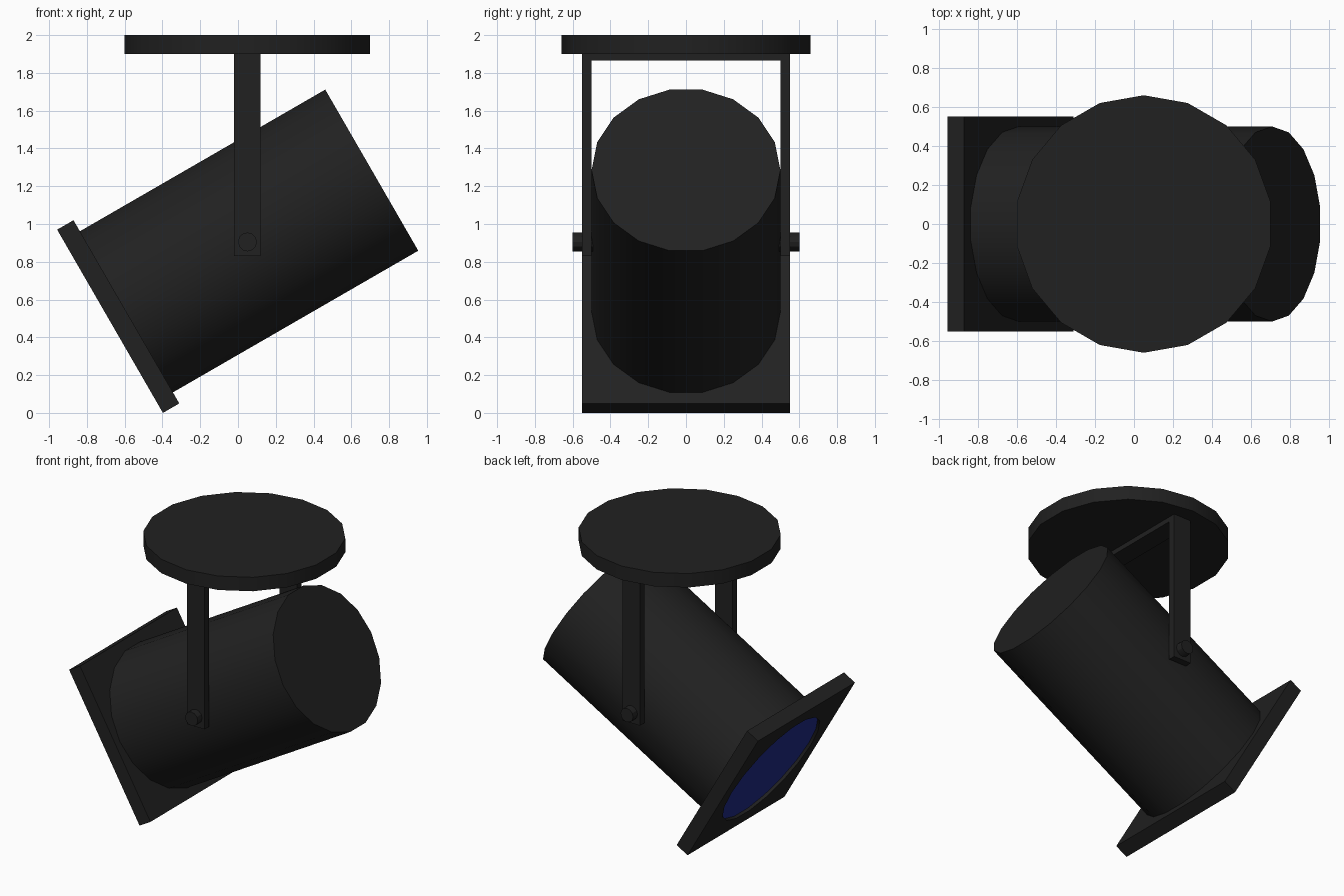
import bpy, bmesh
from math import radians
from mathutils import Matrix

if "Cube" in bpy.data.objects:
    bpy.data.objects.remove(bpy.data.objects["Cube"])

def material(name, rgb):
    m = bpy.data.materials.new(name)
    m.diffuse_color = (*rgb, 1)
    m.use_nodes = True
    m.node_tree.nodes["Principled BSDF"].inputs["Base Color"].default_value = m.diffuse_color
    return m

BLACK = material("black_metal", (0.015, 0.015, 0.015))
BLUE = material("blue_glass", (0.015, 0.025, 0.25))

def finish(name, bm, matrix, mat):
    me = bpy.data.meshes.new(name)
    bm.to_mesh(me)
    bm.free()
    ob = bpy.data.objects.new(name, me)
    bpy.context.collection.objects.link(ob)
    ob.matrix_world = matrix
    me.materials.append(mat)
    return ob

def cylinder(name, r, z0, z1, matrix, sides=18, mat=BLACK):
    bm = bmesh.new()
    bmesh.ops.create_cone(bm, cap_ends=True, segments=sides, radius1=r, radius2=r, depth=z1 - z0,
                          matrix=Matrix.Translation((0, 0, (z0 + z1) / 2)))
    ob = finish(name, bm, matrix, mat)
    bpy.ops.object.select_all(action='DESELECT')
    ob.select_set(True)
    bpy.context.view_layer.objects.active = ob
    bpy.ops.object.shade_smooth_by_angle(angle=radians(30))
    return ob

def box(name, lo, hi, matrix=Matrix()):
    bm = bmesh.new()
    bmesh.ops.create_cube(bm, size=1)
    for v in bm.verts:
        v.co = [(a + b) / 2 + c * (b - a) for a, b, c in zip(lo, hi, v.co)]
    return finish(name, bm, matrix, BLACK)

# Lamp frame: local z runs backwards along the tilted barrel, origin at the pivot
PX, PZ = 0.05, 0.905
tilt = Matrix.Translation((PX, 0, PZ)) @ Matrix.Rotation(radians(60), 4, 'Y')

# Barrel, square front frame with round opening, recessed lens
cylinder("lamp_barrel", 0.5, -0.74, 0.76, tilt)
frame = box("front_frame", (-0.56, -0.55, -0.84), (0.56, 0.55, -0.74), tilt)
cutter = cylinder("opening_cutter", 0.45, -0.9, -0.7, tilt)
cutter.hide_render = True
cutter.hide_set(True)
cut = frame.modifiers.new("opening", 'BOOLEAN')
cut.operation = 'DIFFERENCE'
cut.object = cutter
cylinder("lens", 0.45, -0.82, -0.80, tilt, mat=BLUE)

# Ceiling plate
cylinder("ceiling_plate", 0.66, 1.9, 2.0, Matrix.Translation((PX, 0, 0)))

# Yoke: crossbar, two arms and their pivot bolts
box("yoke_crossbar", (PX - 0.07, -0.5, 1.865), (PX + 0.07, 0.5, 1.9))
for side, s in (("front", -1), ("back", 1)):
    ys = sorted((s * 0.5, s * 0.55))
    box(side + "_yoke_arm", (PX - 0.07, ys[0], 0.83), (PX + 0.07, ys[1], 1.9))
    turn = Matrix.Translation((PX, 0, PZ)) @ Matrix.Rotation(radians(-90 * s), 4, 'X')
    cylinder(side + "_pivot_bolt", 0.05, 0.48, 0.6, turn, sides=12)
